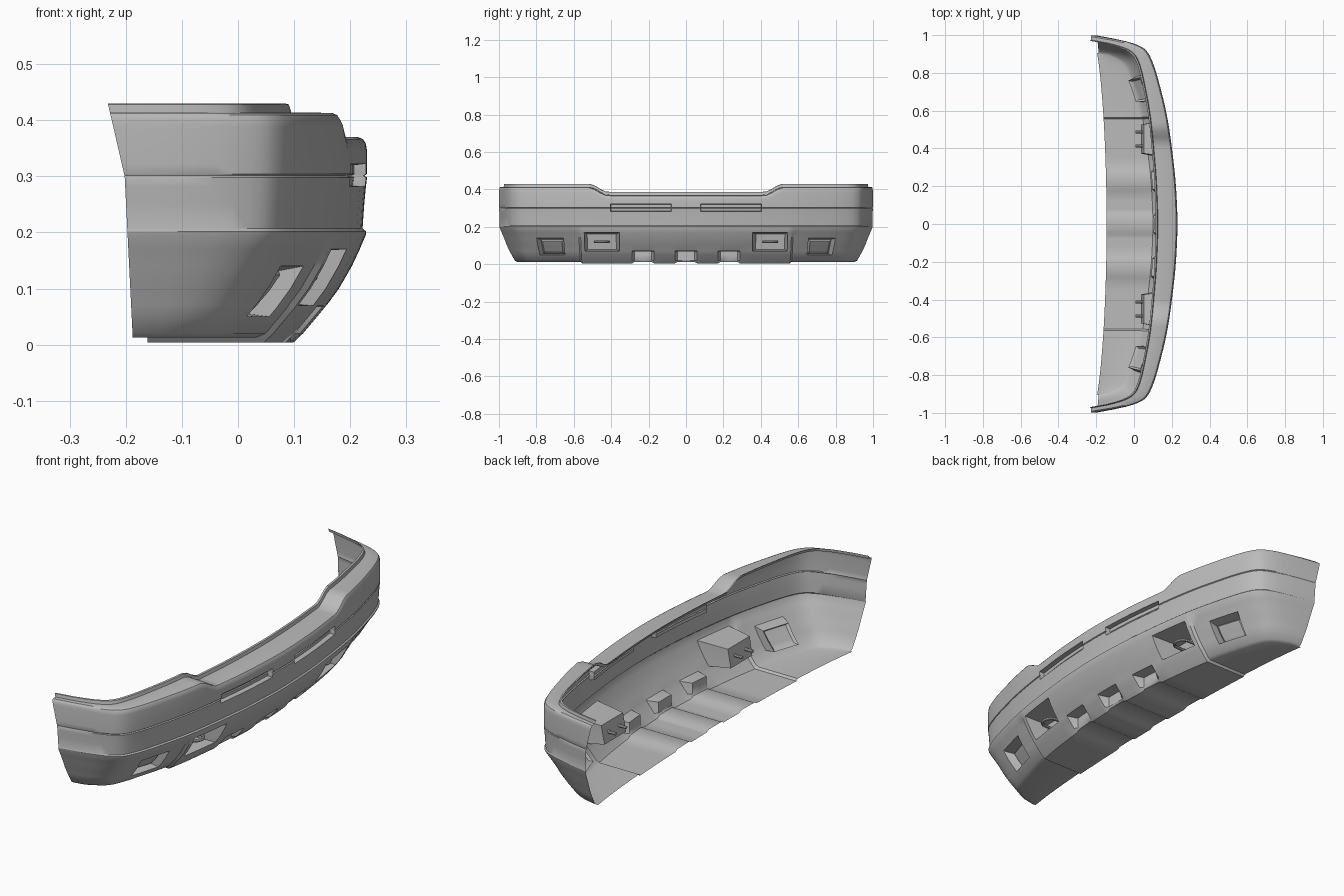
import bpy, bmesh, math
from mathutils import Vector

cube = bpy.data.objects.get("Cube")
if cube:
    bpy.data.objects.remove(cube)

grey = bpy.data.materials.new("primer_grey")
grey.use_nodes = True
tone = (0.5, 0.5, 0.5, 1)
grey.diffuse_color = tone
bsdf = grey.node_tree.nodes["Principled BSDF"]
bsdf.inputs["Base Color"].default_value = tone
bsdf.inputs["Roughness"].default_value = 0.6

# Plan curve of one half, from the nose centre to the rear tip
PLAN = [(.23, 0), (.222, .2), (.207, .35), (.187, .5), (.165, .62), (.14, .72),
        (.112, .82), (.075, .905), (.025, .945), (-.07, .972), (-.23, .999)]
# Section rows: height and inset, below and above the waist step
LOWER = [(.004, .13), (.02, .113), (.05, .088), (.068, .073), (.07, .072),
         (.1, .05), (.14, .027), (.17, .013), (.196, .002)]
UPPER = [(.202, .002), (.207, .008), (.25, .005), (.282, .002), (.298, 0),
         (.301, .005), (.304, 0), (.322, 0)]
NOTCHES = [(-.05, .05), (.18, .28)]
FEATURE_Y = [0, .045, .06, .078, .12, .17, .185, .23, .275, .29, .355, .405, .43,
             .46, .49, .52, .545, .565, .575, .62, .66, .7, .76, .81, .85]


def smooth(v):
    v = max(0, min(1, v))
    return v * v * (3 - 2 * v)


def plan(t):
    i = min(int(t), len(PLAN) - 2)
    f = t - i
    first = (PLAN[1][0], -PLAN[1][1])
    last = tuple(2 * a - b for a, b in zip(PLAN[-1], PLAN[-2]))
    a, b, c, d = ([first] + PLAN + [last])[i:i + 4]
    return [.5 * (2 * q + (r - p) * f + (2 * p - 5 * q + 4 * r - s) * f ** 2
                  + (3 * q - p - 3 * r + s) * f ** 3) for p, q, r, s in zip(a, b, c, d)]


def solve(y):
    lo, hi = 0, len(PLAN) - 1
    for _ in range(40):
        mid = (lo + hi) / 2
        lo, hi = (mid, hi) if plan(mid)[1] < y else (lo, mid)
    return lo


def place(x, y, z, inset, side):
    """Push a plan point inward, then slant the rear end by height."""
    x -= inset * smooth((x + .23) / .3)
    y -= inset * side * y ** 4
    if x < 0:
        x *= (.187 + .05 * min(z, .3) + .23 * max(0, z - .3)) / .23
    return Vector((x, y, z))


def section(t):
    x, y = plan(t)
    notch = any(a < y < b for a, b in NOTCHES)
    wing = y > .57
    pts = []
    for z, inset in LOWER:
        if wing:
            inset += .012 * min(1, (.2 - z) / .05)
        if notch and z < .069:
            inset = max(inset, .125)
        height = z
        if z < .01:
            height = .013 if wing else .012 if notch else z
        pts.append(place(x, y, height, inset, .67))
    # floor reaches back to the rear edge
    front = pts[0]
    rear = Vector((min(front.x, -.145 - .05 * y * y), front.y, front.z))
    pts.insert(0, rear)
    pts += [place(x, y, z, inset, .3) for z, inset in UPPER]
    # top flange, raised on the wings
    top = .37 + .043 * smooth((y - .42) / .1)
    w = .115 - .05 * y * y
    for dz, inset in [(-.025, 0), (-.012, .002), (-.004, .007), (0, .016),
                      (.001, w - .012), (.015, w - .008), (.017, w)]:
        pts.append(place(x, y, top + dz, inset, .46))
    return pts


def finish(obj):
    obj.data.materials.append(grey)
    bpy.ops.object.select_all(action='DESELECT')
    obj.select_set(True)
    bpy.context.view_layer.objects.active = obj
    bpy.ops.object.shade_smooth_by_angle(angle=math.radians(32))
    mod = obj.modifiers.new("mirror", 'MIRROR')
    mod.use_axis = (False, True, False)
    mod.merge_threshold = .0005


# Shell lofted along the plan
stations = [solve(y) for y in FEATURE_Y]
stations += [6.55, 6.8, 7, 7.25, 7.5, 7.75, 8, 8.4, 8.8, 9.4, 10]
bm = bmesh.new()
grid = [[bm.verts.new(p) for p in section(t)] for t in stations]
plan_y = [plan(t)[1] for t in stations]
row_z = [0] + [r[0] for r in LOWER + UPPER]
faces = {}
for i in range(len(grid) - 1):
    for j in range(len(grid[0]) - 1):
        a, b = grid[i], grid[i + 1]
        faces[i, j] = bm.faces.new((a[j], b[j], b[j + 1], a[j + 1]))


def push(region, move):
    """Extrude a group of faces into a pocket and return its floor."""
    out = bmesh.ops.extrude_face_region(bm, geom=region)["geom"]
    old = [f for f in region if f.is_valid]
    if old:
        bmesh.ops.delete(bm, geom=old, context='FACES')
    verts = [v for v in out if isinstance(v, bmesh.types.BMVert)]
    mid = sum((v.co for v in verts), Vector()) / len(verts)
    for v in verts:
        v.co = move(v.co, mid)
    return [f for f in out if isinstance(f, bmesh.types.BMFace)]


def patch(y0, y1, z0, z1):
    e = .0005
    return [f for (i, j), f in faces.items()
            if plan_y[i] > y0 - e and plan_y[i + 1] < y1 + e
            and 0 < j < len(row_z) - 1 and row_z[j] > z0 - e and row_z[j + 1] < z1 + e]


def shrink(p, mid, sy, sz):
    return Vector((p.x, mid.y + (p.y - mid.y) * sy, mid.z + (p.z - mid.z) * sz))


def slot_floor(p, mid):
    return shrink(p, mid, .98, .9) - Vector((.022, 0, 0))


def hook_floor(p, mid):
    q = shrink(p, mid, .82, .82)
    q.x = .045 + .15 * (p.z - mid.z)
    return q


def lamp_floor(p, mid):
    return shrink(p, mid, .86, .84) - Vector((.045, .012, 0))


def lamp_rim(p, mid):
    q = mid + (p - mid) * .84
    return q + Vector((.012, .003, 0))


# Upper slots, hook pockets and lamp pockets
push(patch(.078, .405, .282, .322), slot_floor)
push(patch(.355, .545, .07, .17), hook_floor)
lamp = push(patch(.66, .81, .05, .14), lamp_floor)
push(lamp, lamp_rim)

mesh = bpy.data.meshes.new("bumper_shell")
bm.to_mesh(mesh)
bm.free()
shell = bpy.data.objects.new("bumper_shell", mesh)
bpy.context.collection.objects.link(shell)
finish(shell)

# Tow hooks: a bent rod whose two legs pass through the pocket floor
curve = bpy.data.curves.new("tow_hook", 'CURVE')
curve.dimensions = '3D'
curve.bevel_depth = .007
curve.bevel_resolution = 2
curve.use_fill_caps = True
arc = [(.1 + .035 * math.sin(a), .45 - .037 * math.cos(a))
       for a in [math.pi * k / 10 for k in range(11)]]
path = [(.008, .413)] + arc + [(.008, .487)]
spline = curve.splines.new('POLY')
spline.points.add(len(path) - 1)
for point, (x, y) in zip(spline.points, path):
    point.co = (x, y, .12, 1)
hook = bpy.data.objects.new("tow_hook", curve)
bpy.context.collection.objects.link(hook)
bpy.ops.object.select_all(action='DESELECT')
hook.select_set(True)
bpy.context.view_layer.objects.active = hook
bpy.ops.object.convert(target='MESH')
finish(bpy.context.view_layer.objects.active)
